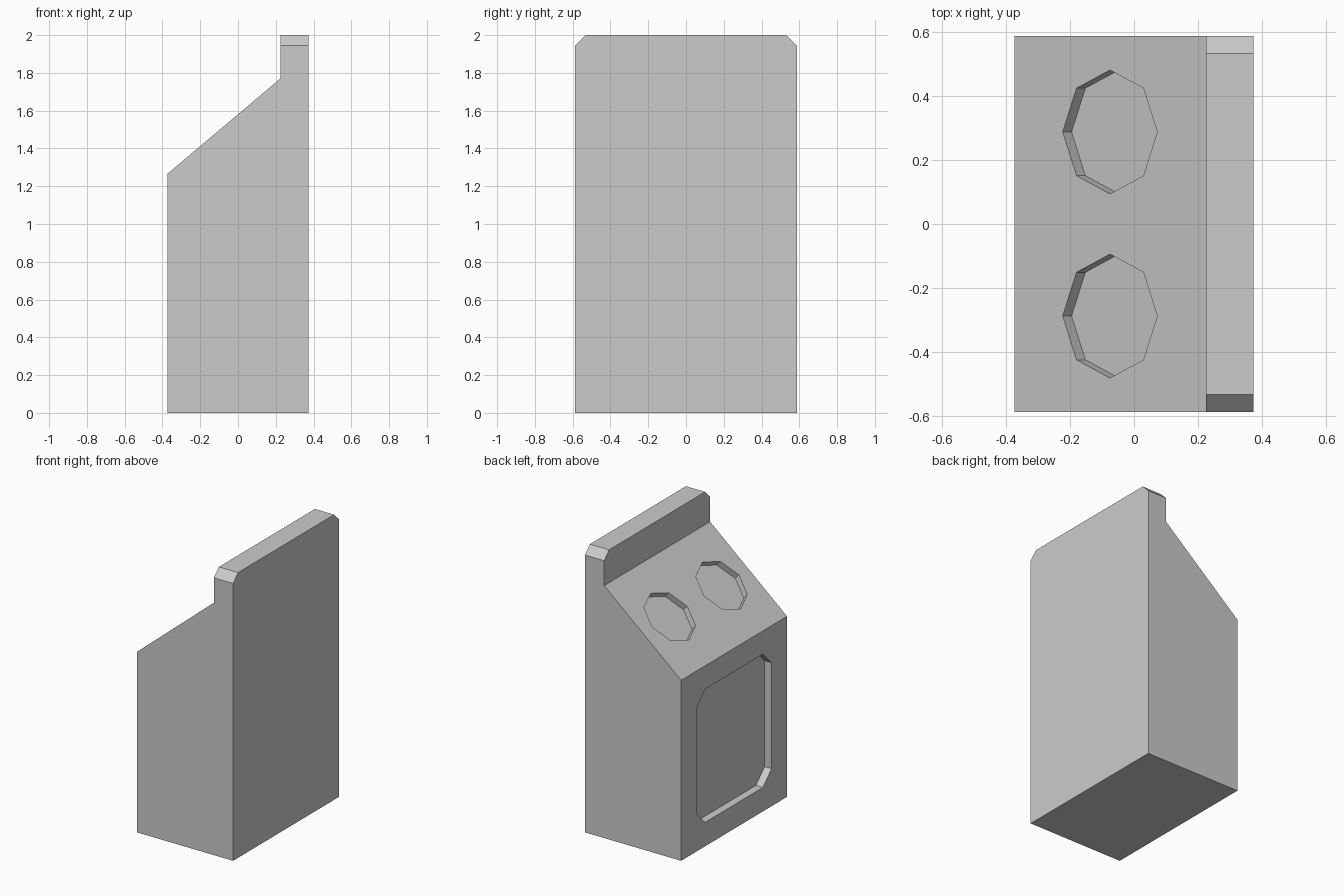
import bpy, bmesh, math
from mathutils import Matrix, Vector

if "Cube" in bpy.data.objects:
    bpy.data.objects.remove(bpy.data.objects["Cube"])

grey = bpy.data.materials.new("plain grey")
grey.use_nodes = True
colour = (0.6, 0.6, 0.6, 1)
grey.diffuse_color = colour
grey.node_tree.nodes["Principled BSDF"].inputs["Base Color"].default_value = colour

HALF_X, HALF_Y = 0.373, 0.587
FIN_X, LOW_Z, HIGH_Z, TOP = 0.224, 1.266, 1.77, 2.0


def prism(name, outline, vector, chamfer=None):
    """Extrude a closed outline along a vector; optionally chamfer picked edges."""
    bm = bmesh.new()
    base = bm.faces.new([bm.verts.new(p) for p in outline])
    made = bmesh.ops.extrude_face_region(bm, geom=[base], use_keep_orig=True)
    moved = [v for v in made["geom"] if isinstance(v, bmesh.types.BMVert)]
    bmesh.ops.translate(bm, verts=moved, vec=vector)
    if chamfer:
        size, test = chamfer
        edges = [e for e in bm.edges if all(test(v.co) for v in e.verts)
                 and abs(e.verts[0].co.y - e.verts[1].co.y) < 0.001]
        bmesh.ops.bevel(bm, geom=edges, offset=size, segments=1, affect='EDGES')
    bmesh.ops.recalc_face_normals(bm, faces=bm.faces[:])
    mesh = bpy.data.meshes.new(name)
    bm.to_mesh(mesh)
    bm.free()
    mesh.materials.append(grey)
    obj = bpy.data.objects.new(name, mesh)
    bpy.context.collection.objects.link(obj)
    return obj


# Cabinet: side profile with sloped top and upright back board
profile = [(-HALF_X, 0), (HALF_X, 0), (HALF_X, TOP), (FIN_X, TOP),
           (FIN_X, HIGH_Z), (-HALF_X, LOW_Z)]
cabinet = prism("cabinet", [(x, -HALF_Y, z) for x, z in profile],
                (0, 2 * HALF_Y, 0), (0.055, lambda co: co.z > TOP - 0.001))

cutters = []

# Sunken door panel with clipped corners
w, low, high, c, depth = 0.415, 0.168, 1.102, 0.095, 0.054
door = [(-w, low + c), (-w + c, low), (w - c, low), (w, low + c),
        (w, high - c), (w - c, high), (-w + c, high), (-w, high - c)]
cutters.append(prism("door_recess", [(-HALF_X - 0.1, y, z) for y, z in door],
                     (0.1 + depth, 0, 0)))

# Two octagonal wells sunk square into the slope
along = Vector((FIN_X + HALF_X, 0, HIGH_Z - LOW_Z)).normalized()
across = Vector((0, 1, 0))
normal = along.cross(across)
cx = -0.075
cz = LOW_Z + (cx + HALF_X) * along.z / along.x
for side in (-1, 1):
    centre = Vector((cx, side * 0.287, cz)) + normal * 0.1
    ring = [centre + 0.193 * (math.cos(a) * along + math.sin(a) * across)
            for a in (i * math.pi / 4 for i in range(8))]
    cutters.append(prism("well_recess", ring, normal * -0.143))

# Cut the recesses
bpy.context.view_layer.objects.active = cabinet
for cutter in cutters:
    cutter.hide_render = True
    mod = cabinet.modifiers.new("cut", 'BOOLEAN')
    mod.operation = 'DIFFERENCE'
    mod.solver = 'EXACT'
    mod.object = cutter
    bpy.ops.object.modifier_apply(modifier=mod.name)
    bpy.data.objects.remove(cutter)
